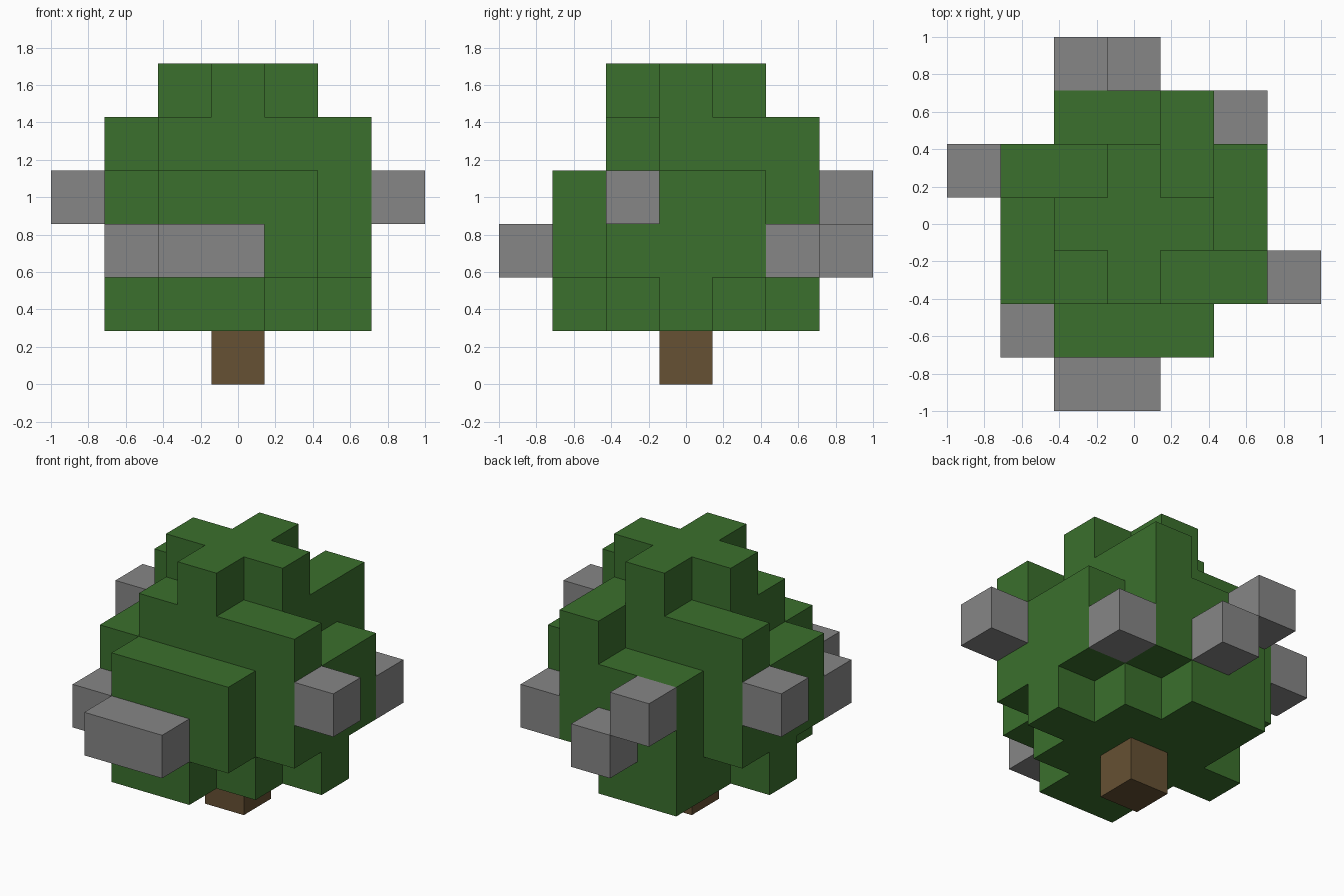
import bpy
import bmesh
from mathutils import Vector

cube = bpy.data.objects.get("Cube")
if cube:
    bpy.data.objects.remove(cube, do_unlink=True)

UNIT = 2 / 7  # edge of one block


def material(name, color):
    mat = bpy.data.materials.new(name)
    mat.use_nodes = True
    mat.diffuse_color = (*color, 1)
    bsdf = mat.node_tree.nodes["Principled BSDF"]
    bsdf.inputs["Base Color"].default_value = (*color, 1)
    bsdf.inputs["Roughness"].default_value = 0.9
    return mat


def block_part(name, cells, mat):
    """Join blocks into one outer skin, leaving out the walls between neighbours."""
    cells = set(cells)
    bm = bmesh.new()
    for cell in cells:
        for axis in range(3):
            for sign in (-1, 1):
                step = [0, 0, 0]
                step[axis] = sign
                if tuple(c + s for c, s in zip(cell, step)) in cells:
                    continue
                n = Vector(step)
                u = Vector([float(i == (axis + 1) % 3) for i in range(3)])
                v = n.cross(u)
                mid = Vector(cell) + Vector((0, 0, 0.5)) + n / 2
                corners = [mid + (a * u + b * v) / 2
                           for a, b in ((-1, -1), (1, -1), (1, 1), (-1, 1))]
                bm.faces.new([bm.verts.new(c * UNIT) for c in corners])
    bmesh.ops.remove_doubles(bm, verts=bm.verts, dist=0.001)
    # Merge the flat squares into large faces
    bmesh.ops.dissolve_limit(bm, angle_limit=0.01, verts=bm.verts, edges=bm.edges)
    mesh = bpy.data.meshes.new(name)
    bm.to_mesh(mesh)
    bm.free()
    mesh.materials.append(mat)
    obj = bpy.data.objects.new(name, mesh)
    bpy.context.collection.objects.link(obj)
    return obj


green = material("leaf green", (0.043, 0.162, 0.026))
brown = material("bark brown", (0.133, 0.082, 0.033))
grey = material("fruit grey", (0.24, 0.24, 0.24))

# Leaf layers from bottom to top; rows run from back to front, columns along x
wide = [".###.", "#####", "#####", "#####", ".###."]
layers = [
    [".##..", ".###.", "#####", ".###.", ".##.."],
    wide,
    wide,
    ["...#.", "####.", ".###.", ".####", "....."],
    [".....", "..#..", ".###.", "..#..", "....."],
]
leaves = [(col - 2, 2 - row, z)
          for z, layer in enumerate(layers, start=1)
          for row, text in enumerate(layer)
          for col, mark in enumerate(text) if mark == "#"]
block_part("leaves", leaves, green)

# Trunk
block_part("trunk", [(0, 0, 0)], brown)

# Fruit blocks hanging on the outside of the leaves
fruits = {
    "front_fruit": [(-1, -3, 2), (0, -3, 2)],
    "front_corner_fruit": [(-2, -2, 2)],
    "back_corner_fruit": [(2, 2, 2)],
    "back_low_fruit": [(0, 3, 2)],
    "back_high_fruit": [(-1, 3, 3)],
    "left_fruit": [(3, -1, 3)],
    "right_fruit": [(-3, 1, 3)],
}
for name, cells in fruits.items():
    block_part(name, cells, grey)
